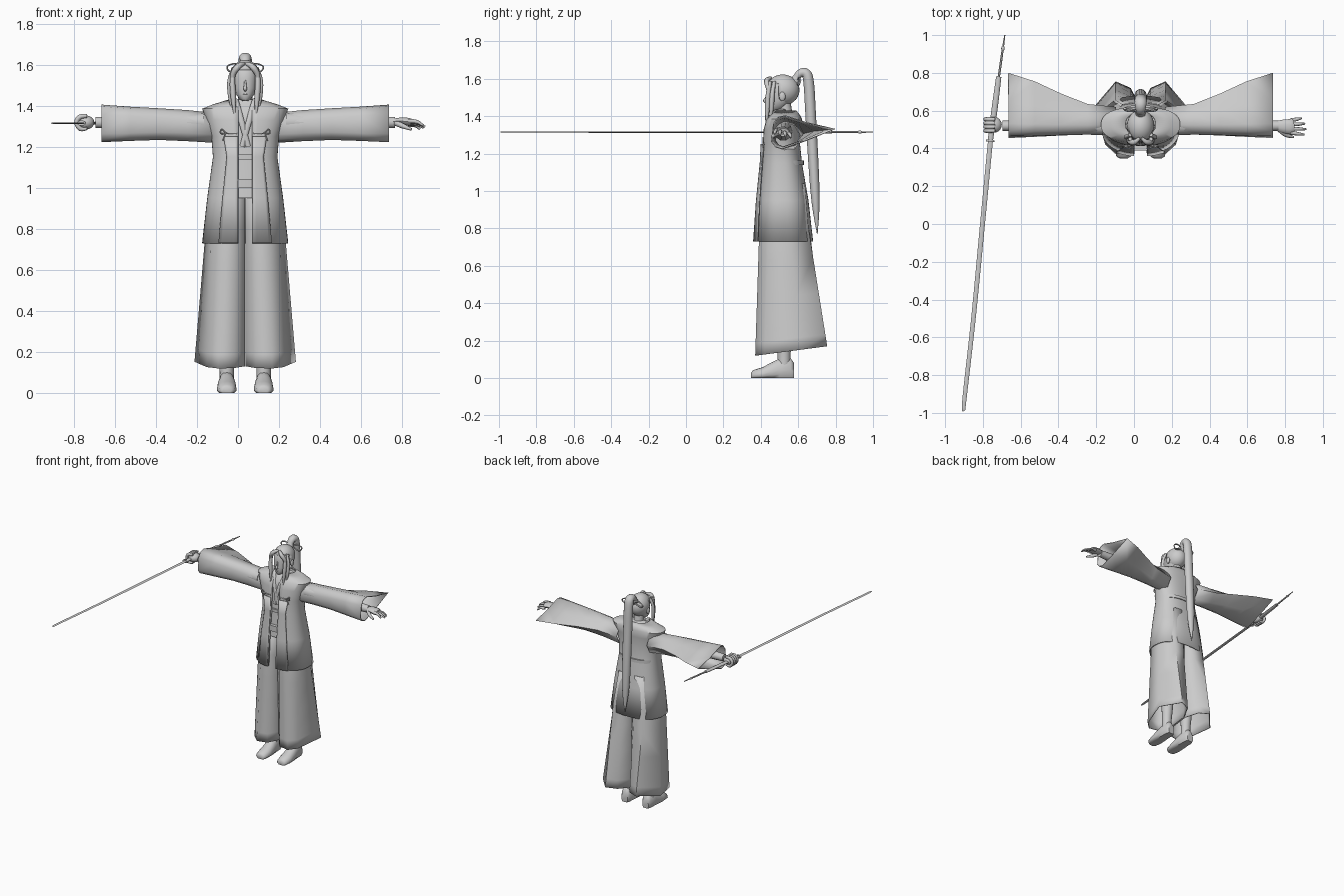
import bpy, bmesh, math
from mathutils import Vector, Matrix

cube = bpy.data.objects.get("Cube")
if cube:
    bpy.data.objects.remove(cube)

CX = 0.035                     # body centre line
X, Y = Vector((1, 0, 0)), Vector((0, 1, 0))
SIDES = (("left", 1), ("right", -1))

grey = bpy.data.materials.new("plain_grey")
grey.use_nodes = True
grey.diffuse_color = (0.6, 0.6, 0.6, 1)
grey.node_tree.nodes["Principled BSDF"].inputs["Base Color"].default_value = (0.6, 0.6, 0.6, 1)


def finish(name, bm, angle=50, thickness=0):
    """Turn a bmesh into a smooth shaded object, optionally a thin shell."""
    bmesh.ops.recalc_face_normals(bm, faces=bm.faces[:])
    mesh = bpy.data.meshes.new(name)
    bm.to_mesh(mesh)
    bm.free()
    mesh.materials.append(grey)
    ob = bpy.data.objects.new(name, mesh)
    bpy.context.collection.objects.link(ob)
    bpy.ops.object.select_all(action='DESELECT')
    ob.select_set(True)
    bpy.context.view_layer.objects.active = ob
    bpy.ops.object.shade_smooth_by_angle(angle=math.radians(angle))
    if thickness:
        mod = ob.modifiers.new("cloth", 'SOLIDIFY')
        mod.thickness, mod.offset = thickness, -1
    return ob


def loft(name, rings, closed=True, caps=True, **kw):
    """Skin a row of equal length rings of points."""
    bm = bmesh.new()
    rows = [[bm.verts.new(p) for p in r] for r in rings]
    n = len(rows[0])
    for a, b in zip(rows, rows[1:]):
        for i in range(n if closed else n - 1):
            j = (i + 1) % n
            bm.faces.new((a[i], a[j], b[j], b[i]))
    if caps and closed:
        bm.faces.new(rows[0])
        bm.faces.new(rows[-1])
    return finish(name, bm, **kw)


def spline(pts, steps):
    """Catmull-Rom through vectors of any size."""
    out = []
    for i in range(len(pts) - 1):
        p0, p1, p2, p3 = (pts[max(0, min(len(pts) - 1, i + k))] for k in (-1, 0, 1, 2))
        for s in range(steps):
            t = s / steps
            out.append(p1 + (p2 - p0) * (t / 2) + (p0 * 2 - p1 * 5 + p2 * 4 - p3) * (t * t / 2)
                       + (p1 * 3 - p0 - p2 * 3 + p3) * (t ** 3 / 2))
    return out + [pts[-1]]


def tube(name, pts, radii, ref=X, flat=1.0, n=10, steps=4):
    """Tapered tube; radius lies along ref, the other way is scaled by flat."""
    path = spline([Vector(p) for p in pts], steps)
    rad = [v.x for v in spline([Vector((r, 0)) for r in radii], steps)]
    rings = []
    for i, p in enumerate(path):
        t = (path[min(i + 1, len(path) - 1)] - path[max(i - 1, 0)]).normalized()
        a = (ref - t * ref.dot(t)).normalized()
        b = t.cross(a) * flat
        r = max(rad[i], 0.001)
        rings.append([p + (a * math.cos(w) + b * math.sin(w)) * r
                      for w in (math.tau * k / n for k in range(n))])
    return loft(name, rings)


def ball(name, centre, size, keep=None, **kw):
    bm = bmesh.new()
    bmesh.ops.create_uvsphere(bm, u_segments=24, v_segments=14, radius=1,
                              matrix=Matrix.Translation(centre) @ Matrix.Diagonal((*size, 1)))
    if keep:
        gone = [f for f in bm.faces if not keep(f.calc_center_median())]
        bmesh.ops.delete(bm, geom=gone, context='FACES')
    return finish(name, bm, **kw)


def oval(z, hw, yf, yb, start=0, end=math.tau, n=32, power=2.0, grow=0, close=True):
    """Horizontal superellipse, angle zero at the front and turning to the left."""
    out = []
    for k in range(n):
        w = start + (end - start) * k / (n if close else n - 1)
        s, c = math.sin(w), math.cos(w)
        sx = math.copysign(abs(s) ** (2 / power), s)
        sy = math.copysign(abs(c) ** (2 / power), c)
        out.append(Vector((CX + (hw + grow) * sx, (yf + yb) / 2 - ((yb - yf) / 2 + grow) * sy, z)))
    return out


# --- vest: open shell with a narrow gap down the front
VEST = [(0.73, 0.21, 0.37, 0.68), (0.95, 0.185, 0.385, 0.655), (1.15, 0.157, 0.405, 0.62),
        (1.25, 0.165, 0.41, 0.61), (1.33, 0.19, 0.415, 0.615), (1.385, 0.21, 0.43, 0.62),
        (1.405, 0.16, 0.45, 0.61), (1.43, 0.08, 0.465, 0.59)]


def front_angle(hw, x):
    return math.asin(min(1, (x / hw) ** 1.2))


loft("vest", [oval(z, hw, yf, yb, front_angle(hw, 0.033), math.tau - front_angle(hw, 0.033),
                   48, 2.4, close=False) for z, hw, yf, yb in VEST],
     closed=False, thickness=0.008)
for side, s in SIDES:
    loft(side + "_front_band",
         [oval(z, hw, yf, yb, s * front_angle(hw, 0.033), s * front_angle(hw, w), 6, 2.4, 0.006, False)
          for (z, hw, yf, yb), w in zip(VEST[:4], (0.125, 0.105, 0.085, 0.1))],
         closed=False, thickness=0.006)
    # knotted cord on the chest
    tube(side + "_chest_cord",
         [(CX + s * x, 0.413, z) for x, z in
          ((0.04, 1.265), (0.09, 1.265), (0.115, 1.285), (0.12, 1.265), (0.1, 1.26), (0.11, 1.23))],
         [0.004] * 6, ref=Y, n=6)

# --- robe under the vest, collar and belt
loft("robe", [oval(z, hw - 0.02, yf + 0.018, yb - 0.02, power=2.4) for z, hw, yf, yb in VEST[1:]])
for z, h, g, name in ((1.02, 0.022, 0.004, "belt"), (1.15, 0.012, 0, "sash")):
    yf = 0.392 if z < 1.1 else 0.412
    loft(name, [oval(z + d, 0.15, yf, 0.63, power=2.4, grow=g) for d in (-h, h)])
for side, s in SIDES:
    tube(side + "_collar", [(CX + s * 0.055, 0.53, 1.43), (CX + s * 0.045, 0.465, 1.42),
                            (CX + s * 0.02, 0.425, 1.33), (CX - s * 0.015, 0.42, 1.2)],
         [0.014, 0.014, 0.014, 0.012], flat=0.5, n=8)

# --- wide pleated trousers, one flared leg each side
HEM = [(0, .45), (.05, .385), (.13, .37), (.185, .42), (.245, .62), (.13, .755), (.05, .72), (0, .62)]
HIP = [(0, .43), (.05, .39), (.11, .392), (.165, .44), (.19, .55), (.13, .655), (.05, .66), (0, .62)]
for side, s in SIDES:
    rings = []
    for t in (0, 0.1, 0.2, 0.45, 0.75, 1):
        ring = []
        for (hx, hy), (px, py) in zip(HEM, HIP):
            z0 = 0.12 + (hy - 0.37) * 0.13
            ring.append(Vector((CX + s * (0.002 + hx + (px - hx) * t),
                                hy + (py - hy) * t, z0 + (0.8 - z0) * t)))
        rings.append(ring)
    rings.append([Vector((CX + s * (0.002 + px * 0.75), 0.525 + (py - 0.525) * 0.85, 1.04))
                  for px, py in HIP])
    loft(side + "_trouser_leg", rings, caps=False, thickness=0.006, angle=60)

    # lower leg and shoe
    lx = CX + s * 0.09
    tube(side + "_lower_leg", [(lx, 0.525, 0.06), (lx, 0.525, 0.14), (lx, 0.53, 0.3), (lx, 0.52, 0.7)],
         [0.035, 0.036, 0.046, 0.06], n=14)
    shoe = []
    for y, hw, top in ((.348, .022, .028), (.358, .038, .042), (.41, .047, .058), (.46, .045, .085),
                       (.5, .04, .105), (.56, .037, .105), (.578, .025, .08)):
        shoe.append([Vector((lx + hw * math.cos(w) * (1.1 if math.sin(w) < -0.2 else 1),
                             y, max(0, top * (0.42 + 0.58 * math.sin(w)))))
                     for w in (math.tau * k / 16 for k in range(16))])
    loft(side + "_shoe", shoe)

# --- sleeves: round at the shoulder, hanging to a point behind at the cuff
CUFF = [(0, .22, 205), (.07, .06, 228), (.17, 0, 255), (.55, .25, 300), (1, .6, 0),
        (.55, .8, 60), (.22, 1, 105), (.1, .95, 135), (.03, .75, 165)]
SLEEVE = [(.13, .47, .62, 1.215, 1.365, 0), (.28, .47, .635, 1.225, 1.38, .3),
          (.42, .465, .69, 1.232, 1.388, .65), (.56, .46, .755, 1.228, 1.395, .9),
          (.7, .455, .80, 1.222, 1.405, 1)]
for side, s in SIDES:
    rings = []
    for d, yf, yb, zb, zt, t in SLEEVE:
        ring = []
        for u, v, deg in CUFF:
            w = math.radians(deg)
            uu = (0.5 + 0.5 * math.cos(w)) * (1 - t) + u * t
            vv = (0.5 + 0.5 * math.sin(w)) * (1 - t) + v * t
            ring.append(Vector((CX + s * d, yf + (yb - yf) * uu, zb + (zt - zb) * vv)))
        rings.append(ring)
    loft(side + "_sleeve", rings, caps=False, thickness=0.006, angle=60)
    tube(side + "_forearm", [(CX + s * d, 0.52, 1.318) for d in (0.2, 0.45, 0.66, 0.73)],
         [0.05, 0.04, 0.03, 0.027], ref=Y)

# --- open left hand
tube("left_palm", [(0.75, .52, 1.322), (0.785, .518, 1.325), (0.825, .515, 1.322), (0.845, .515, 1.318)],
     [0.024, 0.034, 0.04, 0.036], ref=Y, flat=0.5)
for i, name in enumerate(("index", "middle", "ring", "little")):
    y, reach = 0.483 + i * 0.022, (0.065, 0.075, 0.068, 0.05)[i]
    z = 1.325 - i * 0.006
    tube("left_%s_finger" % name, [(0.83, y, z), (0.84 + reach / 2, y - 0.006 + i * 0.004, z - 0.004),
                                   (0.836 + reach, y - 0.01 + i * 0.007, z - 0.022)],
         [0.011, 0.009, 0.005], ref=Y, n=8)
tube("left_thumb", [(0.77, .5, 1.315), (0.805, .472, 1.3), (0.845, .46, 1.284)],
     [0.014, 0.012, 0.006], ref=Y, n=8)

# --- right fist closed round the grip
ball("right_fist", (-0.742, 0.525, 1.318), (0.042, 0.042, 0.034))
for i in range(4):
    y = 0.494 + i * 0.02
    tube("right_finger_%d" % (i + 1), [(-0.735, y, 1.35), (-0.77, y, 1.345), (-0.787, y, 1.318),
                                       (-0.768, y, 1.287), (-0.735, y, 1.288)],
         [0.01, 0.012, 0.011, 0.011, 0.007], ref=Y, n=8)

# --- long sword
tube("sword_blade", [(-.9, -.99, 1.315), (-.898, -.93, 1.315), (-.85, -.5, 1.315), (-.802, 0, 1.315),
                     (-.76, .44, 1.315)], [0.006, 0.011, 0.012, 0.013, 0.013], flat=0.35, n=6)
tube("sword_guard", [(-.762, .435, 1.315), (-.761, .445, 1.315)], [0.022, 0.022], flat=0.6, steps=1)
tube("sword_grip", [(-.76, .445, 1.315), (-.738, .61, 1.315), (-.716, .78, 1.315)],
     [0.014, 0.016, 0.014], flat=0.6)
tube("sword_tail", [(-.717, .77, 1.315), (-.7, .89, 1.315), (-.684, 1, 1.315)],
     [0.006, 0.006, 0.003], n=6)
ball("sword_bead", (-0.694, 0.93, 1.315), (0.009, 0.014, 0.008))

# --- neck, face and ears
tube("neck", [(CX, .535, 1.38), (CX, .53, 1.43), (CX, .52, 1.5)], [0.042, 0.036, 0.036], n=16)
loft("face", [oval(z, hw, yf, yb, n=24, power=2.2) for z, hw, yf, yb in
              ((1.423, .014, .443, .485), (1.432, .027, .436, .51), (1.455, .045, .432, .54),
               (1.485, .056, .432, .565), (1.53, .061, .434, .58), (1.57, .06, .438, .58),
               (1.6, .045, .46, .56))])
tube("nose", [(CX, .436, 1.525), (CX, .428, 1.495), (CX, .421, 1.482), (CX, .434, 1.474)],
     [0.004, 0.007, 0.009, 0.006], n=8)
tube("mouth", [(CX + d, .434 + abs(d) * 0.2, 1.455) for d in (-0.015, 0, 0.015)],
     [0.002, 0.004, 0.002], ref=Y, n=6)

# --- hair: cap, parted fringe, side locks, tail and bow
ball("hair_cap", (CX, 0.517, 1.54), (0.073, 0.09, 0.083),
     keep=lambda c: c.y > 0.495 or c.z > 1.57, thickness=0.012)
for side, s in SIDES:
    ball(side + "_ear", (CX + s * 0.07, 0.515, 1.505), (0.01, 0.017, 0.025))
    tube(side + "_fringe", [(CX + s * 0.005, .455, 1.605), (CX + s * 0.035, .432, 1.59),
                            (CX + s * 0.06, .44, 1.55), (CX + s * 0.062, .445, 1.49)],
         [0.008, 0.015, 0.013, 0.004], n=8)
    for k, (x, low, r) in enumerate(((0.058, 1.33, 0.013), (0.071, 1.37, 0.012))):
        y = 0.44 + k * 0.022
        tube("%s_side_lock_%d" % (side, k + 1),
             [(CX + s * 0.055, y + 0.01, 1.585), (CX + s * (x + 0.004), y, 1.52),
              (CX + s * x, y - 0.005, 1.44), (CX + s * (x - 0.008), y - 0.012, low)],
             [0.01, r, r, 0.002], n=8)
    tube(side + "_bow_loop", [(CX + s * x, y, z) for x, y, z in
                              ((0.01, .6, 1.59), (0.05, .605, 1.605), (0.088, .61, 1.59),
                               (0.07, .6, 1.565), (0.01, .6, 1.585))],
         [0.006] * 5, ref=Y, flat=0.7, n=6)
tube("hair_tail", [(CX, .575, 1.575), (CX, .605, 1.625), (CX, .642, 1.628), (CX, .657, 1.57),
                   (CX, .667, 1.4), (CX, .684, 1.1), (CX, .694, .92), (CX, .702, .77)],
     [0.018, 0.026, 0.032, 0.034, 0.034, 0.032, 0.024, 0.002], flat=0.85, n=14)
tube("hair_tie", [(CX, .582, 1.585), (CX, .596, 1.605)], [0.027, 0.027], steps=1)
